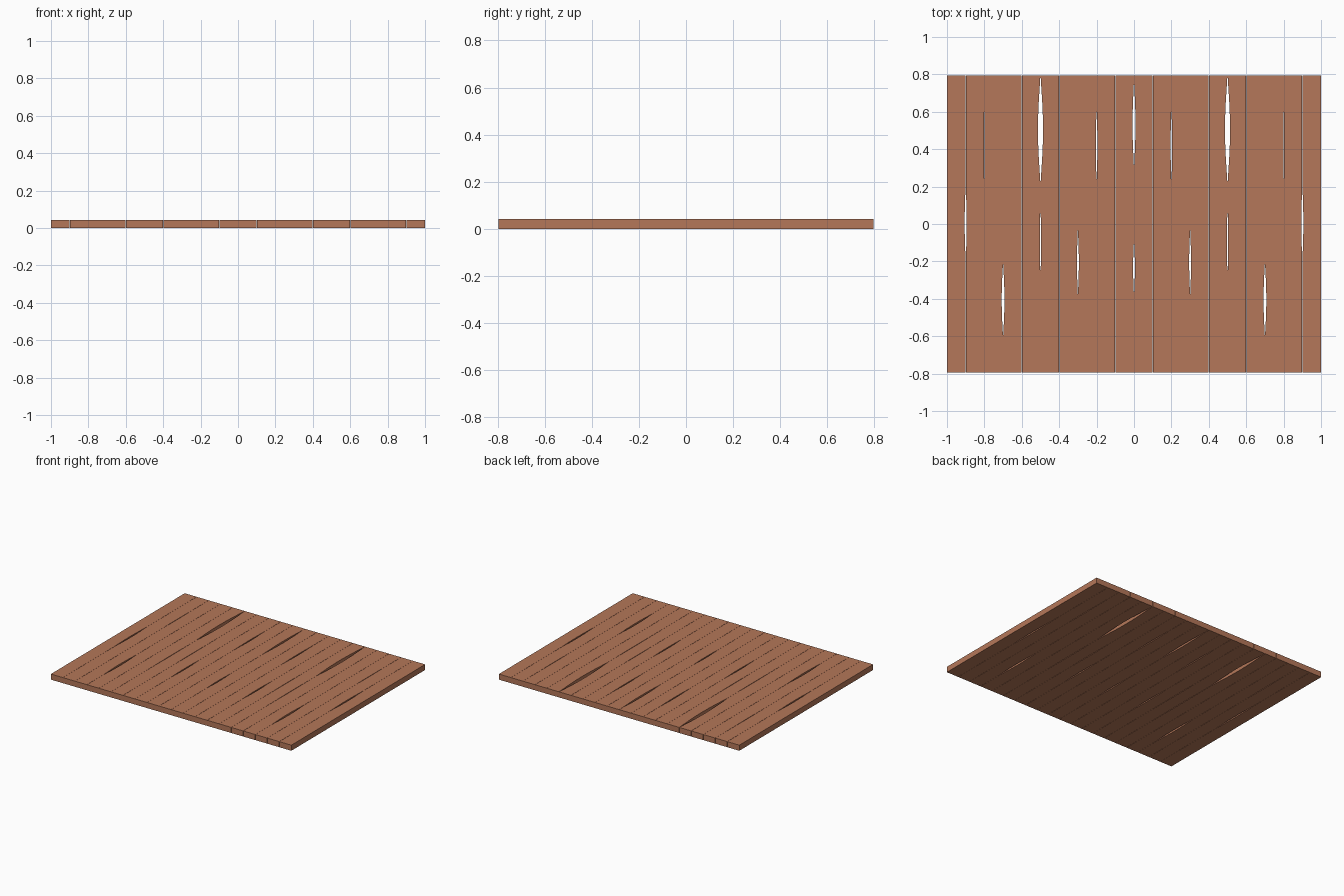
import bpy, bmesh, math

if "Cube" in bpy.data.objects:
    bpy.data.objects.remove(bpy.data.objects["Cube"])

HALF_LEN, THICK, PITCH, SEAM = 0.795, 0.042, 0.1, 0.0012

wood = bpy.data.materials.new("warm brown wood")
wood.diffuse_color = (0.46, 0.185, 0.10, 1)
wood.use_nodes = True
wood.node_tree.nodes["Principled BSDF"].inputs["Base Color"].default_value = wood.diffuse_color

# Open gaps between neighbouring planks, mirrored in x:
# seam number from the centre -> (y start, y end, widest gap)
GAPS = {
    0: [(0.30, 0.76, 0.016), (-0.38, -0.09, 0.010)],
    2: [(0.23, 0.61, 0.009)],
    3: [(-0.38, -0.03, 0.010)],
    4: [(-0.20, 0.21, 0.004)],
    5: [(0.22, 0.79, 0.027), (-0.36, 0.17, 0.004)],
    7: [(-0.60, -0.21, 0.015)],
    8: [(0.23, 0.61, 0.004)],
    9: [(-0.20, 0.21, 0.011)],
}


def edge(seam, side):
    """Points from front to back along one plank edge beside a seam."""
    x = seam * PITCH
    if abs(seam) == 10:
        return [(x, -HALF_LEN), (x, HALF_LEN)]
    pts = [(x + side * SEAM / 2, -HALF_LEN)]
    for a, b, w in sorted(GAPS.get(abs(seam), [])):
        for i in range(9):
            bulge = max(SEAM, w * math.sin(math.pi * i / 8)) / 2
            pts.append((x + side * bulge, a + (b - a) * i / 8))
    pts.append((x + side * SEAM / 2, HALF_LEN))
    return pts


# Planks: extruded outlines between neighbouring seams
for n in range(-10, 10):
    outline = edge(n + 1, -1) + edge(n, 1)[::-1]
    bm = bmesh.new()
    face = bm.faces.new([bm.verts.new((x, y, 0)) for x, y in outline])
    top = bmesh.ops.extrude_face_region(bm, geom=[face])
    for v in top["geom"]:
        if isinstance(v, bmesh.types.BMVert):
            v.co.z = THICK
    bmesh.ops.recalc_face_normals(bm, faces=bm.faces[:])
    mesh = bpy.data.meshes.new("plank")
    bm.to_mesh(mesh)
    bm.free()
    mesh.materials.append(wood)
    ob = bpy.data.objects.new(f"plank_{n + 11:02d}", mesh)
    bpy.context.collection.objects.link(ob)
